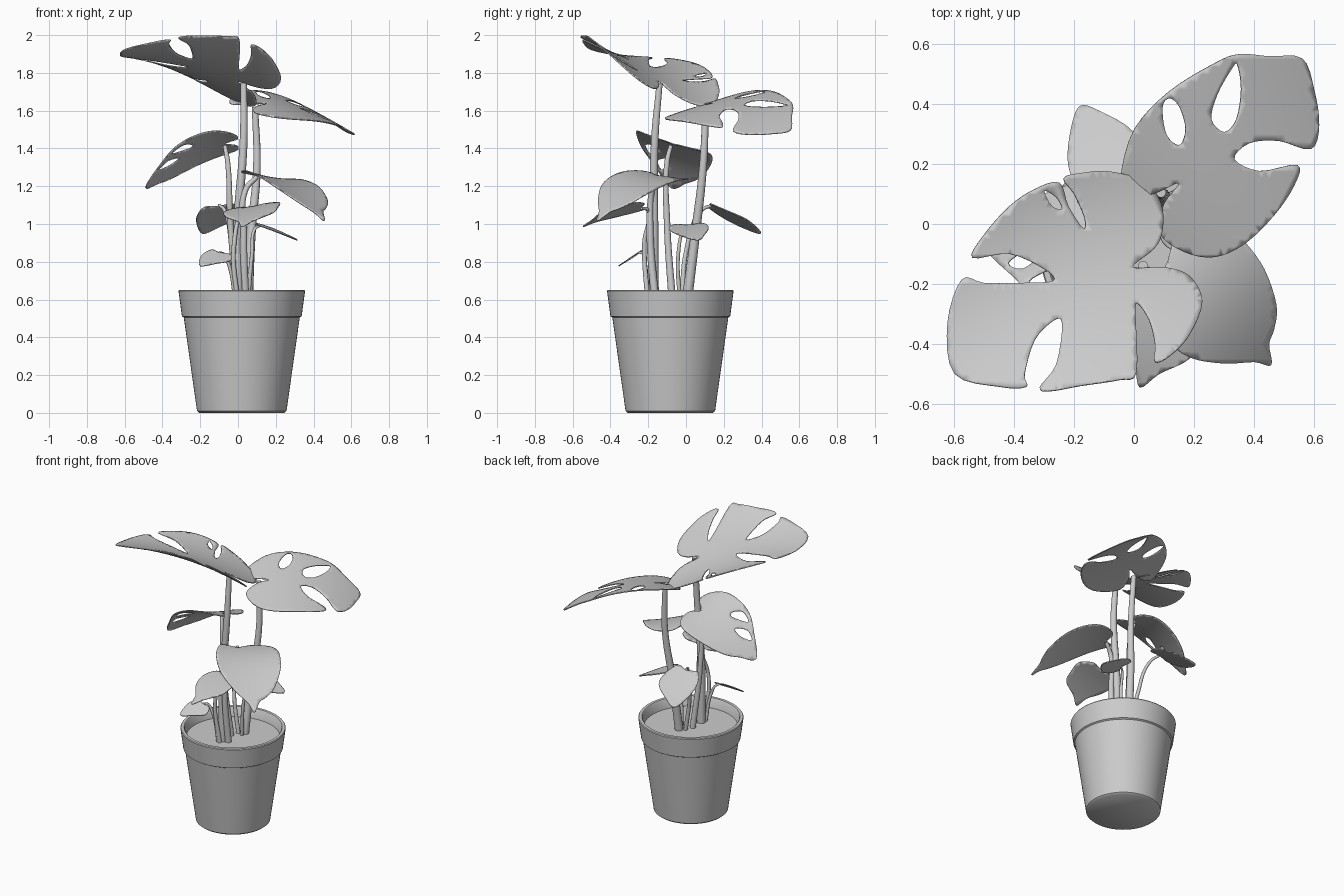
import bpy, math
from mathutils import Vector
from mathutils.geometry import delaunay_2d_cdt


def finish(name, verts, faces, angle=40):
    me = bpy.data.meshes.new(name)
    me.from_pydata(verts, [], faces)
    ob = bpy.data.objects.new(name, me)
    bpy.context.collection.objects.link(ob)
    bpy.ops.object.select_all(action='DESELECT')
    ob.select_set(True)
    bpy.context.view_layer.objects.active = ob
    bpy.ops.object.shade_smooth_by_angle(angle=math.radians(angle))
    return ob


def lathe(name, profile, cx, cy, n=64):
    verts = [(cx + r * math.cos(2 * math.pi * k / n), cy + r * math.sin(2 * math.pi * k / n), z)
             for r, z in profile for k in range(n)]
    faces = [(i * n + k, i * n + (k + 1) % n, (i + 1) * n + (k + 1) % n, (i + 1) * n + k)
             for i in range(len(profile) - 1) for k in range(n)]
    faces.append(tuple(reversed(range(n))))
    faces.append(tuple((len(profile) - 1) * n + k for k in range(n)))
    return finish(name, verts, faces)


def smooth_loop(pts, steps=4):
    """Closed Catmull-Rom curve through the points."""
    p = [Vector(q[:2]) for q in pts]
    n, out = len(p), []
    for i in range(n):
        a, b, c, d = p[i - 1], p[i], p[(i + 1) % n], p[(i + 2) % n]
        for s in range(steps):
            t = s / steps
            out.append(0.5 * (2 * b + (c - a) * t + (2 * a - 5 * b + 4 * c - d) * t * t
                              + (3 * b - a - 3 * c + d) * t ** 3))
    return out


def inside(q, loop):
    r = False
    for i, b in enumerate(loop):
        a = loop[i - 1]
        if (a.y > q.y) != (b.y > q.y) and q.x < (b.x - a.x) * (q.y - a.y) / (b.y - a.y) + a.x:
            r = not r
    return r


def height_field(ctrl):
    """Least-squares quadratic surface through the control heights."""
    n = len(ctrl)
    mx, my = sum(c[0] for c in ctrl) / n, sum(c[1] for c in ctrl) / n

    def basis(x, y):
        x, y = x - mx, y - my
        return (1, x, y, x * x, x * y, y * y)
    rows = [basis(c[0], c[1]) for c in ctrl]
    M = [[sum(r[i] * r[j] for r in rows) + (2e-4 if i == j and i > 2 else 0) for j in range(6)]
         + [sum(r[i] * c[2] for r, c in zip(rows, ctrl))] for i in range(6)]
    for i in range(6):
        k = max(range(i, 6), key=lambda r: abs(M[r][i]))
        M[i], M[k] = M[k], M[i]
        M[i] = [v / M[i][i] for v in M[i]]
        for j in range(6):
            if j != i:
                M[j] = [v - M[j][i] * w for v, w in zip(M[j], M[i])]
    return lambda x, y: sum(m[6] * b for m, b in zip(M, basis(x, y)))


def leaf(name, ctrl, outline=None, holes=(), cell=0.025):
    loops = [smooth_loop(outline or ctrl)] + [smooth_loop(h) for h in holes]
    pts, edges = [], []
    for lp in loops:
        s = len(pts)
        pts += lp
        edges += [(s + i, s + (i + 1) % len(lp)) for i in range(len(lp))]
    solid = lambda q: inside(q, loops[0]) and not any(inside(q, h) for h in loops[1:])
    for i in range(-30, 31):
        for j in range(-30, 31):
            q = Vector(((i + 0.5 * (j % 2)) * cell, j * cell))
            if solid(q):
                pts.append(q)
    v, _, f = delaunay_2d_cdt(pts, edges, [], 0, 1e-5)[:3]
    f = [t for t in f if solid(sum((v[k] for k in t), Vector((0, 0))) / len(t))]
    h = height_field(ctrl)
    ob = finish(name, [(q.x, q.y, h(q.x, q.y)) for q in v], f, 60)
    m = ob.modifiers.new("thickness", 'SOLIDIFY')
    m.thickness, m.offset = 0.006, 0
    return ob


def stem(name, pts, r0, r1):
    cu = bpy.data.curves.new(name, 'CURVE')
    cu.dimensions, cu.bevel_depth, cu.bevel_resolution = '3D', 1.0, 3
    cu.use_fill_caps = True
    sp = cu.splines.new('BEZIER')
    sp.bezier_points.add(len(pts) - 1)
    for i, (b, p) in enumerate(zip(sp.bezier_points, pts)):
        b.co = p
        b.handle_left_type = b.handle_right_type = 'AUTO'
        b.radius = r0 + (r1 - r0) * i / (len(pts) - 1)
    bpy.context.collection.objects.link(bpy.data.objects.new(name, cu))


# Pot with rim and soil
lathe("pot", [(0.225, 0), (0.237, 0.01), (0.307, 0.505), (0.311, 0.508), (0.317, 0.511), (0.335, 0.645),
              (0.331, 0.651), (0.312, 0.651), (0.307, 0.645), (0.295, 0.56)], 0.02, -0.083)
lathe("soil", [(0.28, 0.55), (0.298, 0.585)], 0.02, -0.083)

# Large top leaf
leaf("top_leaf",
     [(-.6, -.49, 1.9), (-.62, -.3, 1.91), (-.36, -.54, 1.985), (-.15, -.55, 2.0), (0, -.5, 1.975),
      (.07, -.45, 1.94), (.2, -.35, 1.86), (.23, -.25, 1.77), (.15, -.16, 1.7), (.09, -.05, 1.66),
      (.05, .1, 1.65), (-.1, .17, 1.71), (-.34, .12, 1.8), (-.54, -.11, 1.87), (-.28, -.19, 1.85),
      (.02, -.14, 1.74)],
     [(.095, -.02), (.07, -.08), (-.005, -.145), (.10, -.145), (.185, -.175), (.228, -.26), (.185, -.37),
      (.12, -.44), (.07, -.46), (.07, -.4), (.05, -.32), (.012, -.265), (.005, -.3), (.008, -.495),
      (-.05, -.52), (-.18, -.54), (-.275, -.557), (-.315, -.547), (-.26, -.47), (-.24, -.335),
      (-.265, -.32), (-.33, -.385), (-.365, -.5), (-.36, -.543), (-.45, -.543), (-.6, -.5), (-.623, -.33),
      (-.575, -.185), (-.5, -.197), (-.38, -.197), (-.27, -.19), (-.3, -.15), (-.415, -.1), (-.54, -.113),
      (-.5, -.035), (-.415, .06), (-.33, .117), (-.25, .138), (-.22, .06), (-.17, -.015), (-.165, .02),
      (-.2, .1), (-.235, .152), (-.18, .17), (-.08, .175), (.035, .14), (.09, .067)],
     [[(-.3, .11), (-.275, .06), (-.24, .05), (-.26, .09)]])

# Second large leaf, to the back right
leaf("back_right_leaf",
     [(-.04, .155, 1.66), (0, .315, 1.69), (.12, .44, 1.7), (.27, .54, 1.67), (.35, .565, 1.63),
      (.56, .55, 1.48), (.61, .33, 1.49), (.59, .25, 1.5), (.54, .197, 1.51), (.37, -.067, 1.53),
      (.268, -.11, 1.575), (.1, 0, 1.6), (.1, .1, 1.62), (.3, .25, 1.63)],
     [(-.045, .155), (0, .315), (.118, .443), (.27, .537), (.35, .567), (.45, .56), (.56, .553), (.6, .45),
      (.617, .33), (.59, .25), (.485, .277), (.385, .27), (.335, .217), (.42, .177), (.545, .197),
      (.535, .13), (.468, .03), (.368, -.067), (.268, -.11), (.168, -.093), (.085, -.03), (.1, .067),
      (.15, .137), (.06, .1), (-.02, .1)],
     [[(.118, .42), (.152, .39), (.172, .317), (.152, .263), (.108, .3), (.095, .39)],
      [(.345, .533), (.358, .45), (.342, .35), (.302, .307), (.258, .35), (.278, .433), (.325, .517)]])

# Split leaf at middle left
leaf("left_leaf",
     [(-.12, -.25, 1.5), (-.03, -.22, 1.47), (-.3, -.24, 1.42), (-.41, -.17, 1.32), (-.49, -.08, 1.19),
      (-.05, .12, 1.38), (-.14, .14, 1.34), (-.3, .09, 1.27), (-.06, -.07, 1.42), (-.25, -.06, 1.37)],
     [(-.07, -.07), (0, -.15), (-.03, -.22), (-.12, -.26), (-.22, -.26), (-.33, -.235), (-.41, -.17),
      (-.49, -.08), (-.42, 0), (-.35, .07), (-.25, .12), (-.14, .14), (-.05, .12), (0, .05), (-.01, -.03)],
     [[(-.35, -.19), (-.26, -.145), (-.24, -.17), (-.29, -.215)],
      [(-.42, -.13), (-.36, -.09), (-.31, -.1), (-.37, -.15)]])

# Broad heart-shaped leaf at front right
leaf("front_right_leaf",
     [(.37, -.06, 1.215), (.435, -.15, 1.19), (.475, -.27, 1.13), (.467, -.35, 1.09), (.45, -.4, 1.06),
      (.457, -.47, 1.01), (.4, -.46, 1.06), (.3, -.465, 1.13), (.185, -.445, 1.21), (.1, -.38, 1.26),
      (.04, -.29, 1.28), (.02, -.2, 1.275), (.1, -.15, 1.25), (.14, -.04, 1.24), (.22, .01, 1.24),
      (.3, 0, 1.24)])

# Small lower leaves
leaf("front_leaf", [(.02, -.545, .985), (0, -.47, 1.01), (-.06, -.38, 1.04), (-.075, -.28, 1.06),
                    (-.02, -.21, 1.08), (.07, -.235, 1.09), (.15, -.22, 1.11), (.22, -.28, 1.11),
                    (.21, -.38, 1.09), (.185, -.45, 1.06), (.085, -.5, 1.02)])
leaf("back_left_leaf", [(-.18, .393, .95), (-.21, .317, .97), (-.22, .2, 1.03), (-.18, .12, 1.09),
                        (-.1, .14, 1.1), (-.03, .13, 1.1), (.01, .22, 1.07), (-.005, .31, 1.03),
                        (-.115, .377, .98)])
leaf("lowest_leaf", [(-.2, -.355, .775), (-.195, -.28, .83), (-.14, -.23, .865), (-.1, -.25, .85),
                     (-.04, -.26, .83), (-.04, -.31, .81), (-.11, -.335, .795)], cell=0.015)
leaf("right_leaf", [(.315, .06, .91), (.22, -.06, .955), (.14, -.09, .98), (.09, -.05, 1.0), (.11, .01, .99),
                    (.1, .09, 1.0), (.17, .12, .985), (.25, .1, .95)], cell=0.015)

# Stems
stem("top_stem", [(.0, -.17, .56), (.0, -.17, 1.0), (.03, -.165, 1.45), (.03, -.14, 1.745)], .028, .017)
stem("back_right_stem", [(.05, .0, .56), (.07, .05, .95), (.1, .09, 1.3), (.09, .105, 1.62)], .028, .017)
stem("left_stem", [(.0, -.07, .56), (-.04, -.1, 1.0), (-.055, -.1, 1.33), (-.07, -.08, 1.415)], .02, .011)
stem("front_right_stem", [(.04, -.16, .56), (.03, -.19, .95), (.04, -.18, 1.18), (.1, -.155, 1.25)], .022, .012)
stem("front_stem", [(0, -.2, .56), (-.02, -.22, .9), (.03, -.2, 1.07), (.07, -.235, 1.085)], .014, .008)
stem("back_left_stem", [(.02, -.02, .56), (-.03, 0, .85), (-.07, .08, 1.07), (-.1, .14, 1.1)], .014, .008)
stem("lowest_stem", [(-.01, -.2, .56), (-.05, -.215, .79), (-.075, -.225, .84), (-.1, -.25, .85)], .011, .006)
stem("right_stem", [(.05, -.03, .56), (.075, -.04, .85), (.09, -.01, .975), (.115, .01, .99)], .012, .006)
